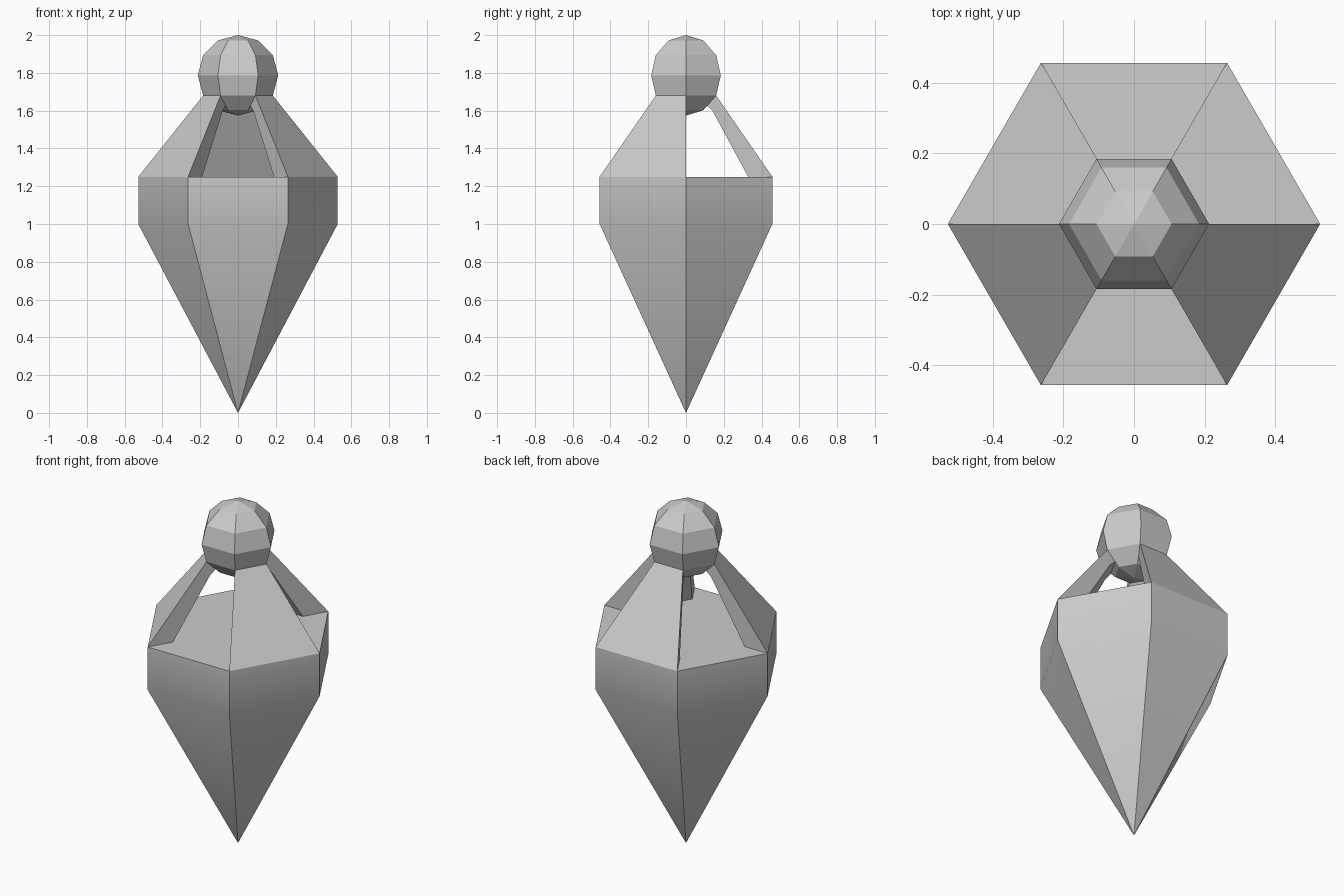
import bpy, bmesh
from math import cos, sin, pi, radians

if "Cube" in bpy.data.objects:
    bpy.data.objects.remove(bpy.data.objects["Cube"])


def finish(name, bm):
    bmesh.ops.recalc_face_normals(bm, faces=bm.faces)
    mesh = bpy.data.meshes.new(name)
    bm.to_mesh(mesh)
    bm.free()
    obj = bpy.data.objects.new(name, mesh)
    bpy.context.collection.objects.link(obj)
    return obj


def at(bm, r, z, k):
    a = k * pi / 3
    return bm.verts.new((r * cos(a), r * sin(a), z))


def hex_lathe(name, profile):
    """Six-sided turned solid; radius 0 makes a point, a wide end gets a flat cap."""
    bm = bmesh.new()
    rings = [[at(bm, r, z, k) for k in range(6)] if r else [at(bm, 0, z, 0)] * 6
             for r, z in profile]
    for a, b in zip(rings, rings[1:]):
        for k in range(6):
            n = (k + 1) % 6
            bm.faces.new(list(dict.fromkeys((a[k], a[n], b[n], b[k]))))
    if profile[-1][0]:
        bm.faces.new(rings[-1])
    return finish(name, bm)


def roof_panel(name, k):
    """Thick sloping panel filling one sixth of the hexagon."""
    profile = [(0.528, 1.25), (0.182, 1.683), (0.125, 1.632), (0.163, 1.598), (0.38, 1.25)]
    bm = bmesh.new()
    a, b = ([at(bm, r, z, j) for r, z in profile] for j in (k, k + 1))
    bm.faces.new(a)
    bm.faces.new(b)
    for i in range(len(a)):
        n = (i + 1) % len(a)
        bm.faces.new((a[i], a[n], b[n], b[i]))
    return finish(name, bm)


# Pointed hexagonal body with a flat top
body = hex_lathe("pointed_body", [(0, 0), (0.528, 1.0), (0.528, 1.25)])
bpy.ops.object.select_all(action='DESELECT')
body.select_set(True)
bpy.context.view_layer.objects.active = body
bpy.ops.object.shade_smooth_by_angle(angle=radians(30))

# Three closed panels alternating with three openings
for k in (1, 3, 5):
    roof_panel(f"roof_panel_{k // 2 + 1}", k)

# Six-sided ball on top
R = 0.213
hex_lathe("top_ball", [(R * sin(i * pi / 6) if 0 < i < 6 else 0,
                        1.787 - R * cos(i * pi / 6)) for i in range(7)])
